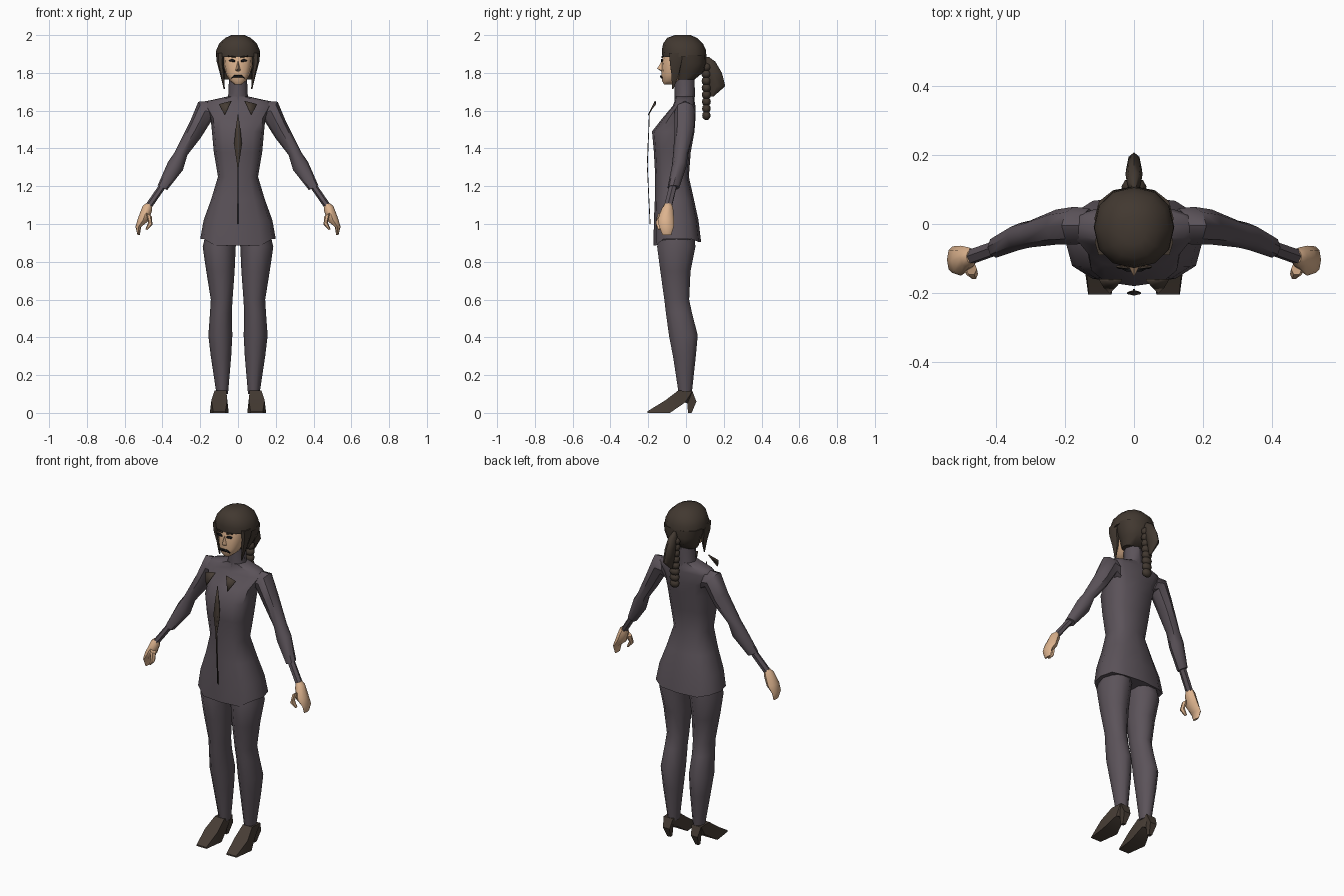
import bpy, bmesh, math
from mathutils import Matrix


def material(name, rgb):
    m = bpy.data.materials.new(name)
    m.diffuse_color = (*rgb, 1)
    return m


SUIT = material("suit_grey", (0.105, 0.086, 0.101))
HAIR = material("hair_brown", (0.054, 0.040, 0.030))
SKIN = material("skin", (0.72, 0.45, 0.27))
LEATHER = material("dark_leather", (0.062, 0.046, 0.035))
BLACK = material("black", (0.008, 0.008, 0.009))


def finish(name, bm, mat, mirror=False, angle=45, thick=0):
    bmesh.ops.recalc_face_normals(bm, faces=bm.faces)
    me = bpy.data.meshes.new(name)
    bm.to_mesh(me)
    bm.free()
    me.materials.append(mat)
    for p in me.polygons:
        p.use_smooth = True
    me.set_sharp_from_angle(angle=math.radians(angle))
    ob = bpy.data.objects.new(name, me)
    bpy.context.collection.objects.link(ob)
    if thick:
        ob.modifiers.new("thickness", 'SOLIDIFY').thickness = thick
    if mirror:
        mod = ob.modifiers.new("mirror", 'MIRROR')
        mod.use_clip = False
        mod.use_mirror_merge = False
    return ob


def signed_pow(v, e):
    return math.copysign(abs(v) ** e, v)


def loft(name, rings, mat, n=10, p=2.0, mirror=False, angle=45, tweak=None):
    """Each ring spans two outline points (xa, za)-(xb, zb) and a depth y0..y1."""
    bm = bmesh.new()
    loops = []
    for xa, za, xb, zb, y0, y1 in rings:
        loop = []
        for i in range(n):
            a = 2 * math.pi * i / n
            c, s = signed_pow(math.cos(a), 2 / p), signed_pow(math.sin(a), 2 / p)
            t = (c + 1) / 2
            loop.append(bm.verts.new((xa + (xb - xa) * t, (y0 + y1) / 2 + (y1 - y0) / 2 * s,
                                      za + (zb - za) * t)))
        loops.append(loop)
    for a, b in zip(loops, loops[1:]):
        for i in range(n):
            bm.faces.new((a[i], a[(i + 1) % n], b[(i + 1) % n], b[i]))
    bm.faces.new(loops[0])
    bm.faces.new(loops[-1])
    if tweak:
        tweak(loops)
    return finish(name, bm, mat, mirror, angle)


def level(rows, x=0):
    """Horizontal rings from (z, half width, y front, y back)."""
    return [(x - w, z, x + w, z, y0, y1) for z, w, y0, y1 in rows]


def plate(name, pts, mat, mirror=False, thick=0.006):
    bm = bmesh.new()
    bm.faces.new([bm.verts.new(q) for q in pts])
    return finish(name, bm, mat, mirror, thick=thick)


# Jacket with flared hem, dipping at the front
def dip_hem(loops):
    for v in loops[0]:
        if v.co.y < -0.12 and abs(v.co.x) < 0.15:
            v.co.z -= 0.035
        elif v.co.y > 0.03:
            v.co.z -= 0.015


loft("jacket", level([
    (0.92, 0.20, -0.172, 0.08), (1.02, 0.182, -0.17, 0.066), (1.13, 0.142, -0.165, 0.042),
    (1.25, 0.106, -0.163, 0.015), (1.38, 0.128, -0.17, 0.025), (1.49, 0.138, -0.18, 0.045),
    (1.56, 0.145, -0.125, 0.05), (1.625, 0.185, -0.07, 0.05), (1.652, 0.16, -0.06, 0.045),
    (1.675, 0.055, -0.058, 0.042)]), SUIT, n=12, p=2.7, tweak=dip_hem)

# High collar around the neck
loft("neck_collar", level([(1.64, 0.065, -0.06, 0.045), (1.69, 0.05, -0.06, 0.047),
                           (1.79, 0.048, -0.065, 0.045)]), SUIT, n=8)

# Sleeves, forearms and hands
loft("sleeve", [
    (0.15, 1.652, 0.11, 1.53, -0.055, 0.045), (0.21, 1.647, 0.138, 1.55, -0.06, 0.05),
    (0.255, 1.54, 0.198, 1.455, -0.06, 0.042), (0.335, 1.38, 0.268, 1.365, -0.068, 0.01),
    (0.37, 1.33, 0.292, 1.285, -0.075, 0.003), (0.425, 1.205, 0.375, 1.18, -0.098, -0.035)],
    SUIT, n=8, mirror=True)
loft("forearm", [(0.412, 1.215, 0.378, 1.20, -0.09, -0.045),
                 (0.488, 1.105, 0.458, 1.085, -0.118, -0.072)], SUIT, n=6, mirror=True)
loft("hand", [
    (0.487, 1.11, 0.455, 1.10, -0.115, -0.075), (0.505, 1.095, 0.455, 1.07, -0.128, -0.068),
    (0.53, 1.03, 0.475, 1.015, -0.15, -0.063), (0.543, 0.985, 0.512, 0.985, -0.142, -0.065),
    (0.532, 0.943, 0.52, 0.943, -0.125, -0.078)], SKIN, n=8, mirror=True)
loft("thumb", [
    (0.488, 1.06, 0.456, 1.04, -0.15, -0.11), (0.475, 1.01, 0.453, 0.995, -0.162, -0.128),
    (0.49, 0.972, 0.48, 0.968, -0.148, -0.132)], SKIN, n=6, mirror=True)

# Trouser legs
loft("leg", [(x0, z, x1, z, y0, y1) for z, x0, x1, y0, y1 in (
    (0.97, 0.0, 0.165, -0.14, 0.045), (0.88, 0.012, 0.187, -0.158, 0.055),
    (0.75, 0.018, 0.168, -0.14, 0.028), (0.60, 0.029, 0.144, -0.118, 0.02),
    (0.53, 0.033, 0.148, -0.11, 0.035), (0.41, 0.03, 0.157, -0.094, 0.066),
    (0.30, 0.036, 0.144, -0.072, 0.055), (0.10, 0.053, 0.114, -0.04, 0.032))],
    SUIT, n=10, mirror=True)

# High-heeled shoes: side profile as (y, z, half width)
bm = bmesh.new()
profile = [(-0.205, 0, 0.034), (-0.085, 0, 0.05), (-0.005, 0.055, 0.028), (0.008, 0.05, 0.014),
           (0.01, 0, 0.01), (0.03, 0, 0.01), (0.055, 0.06, 0.022), (0.034, 0.115, 0.031),
           (-0.042, 0.118, 0.031), (-0.11, 0.066, 0.042), (-0.205, 0.008, 0.032)]
sides = []
for s in (-1, 1):
    sides.append([bm.verts.new((0.093 + s * w + (0.006 if y < -0.06 else 0), y, z))
                  for y, z, w in profile])
for i in range(len(profile)):
    j = (i + 1) % len(profile)
    bm.faces.new((sides[0][i], sides[0][j], sides[1][j], sides[1][i]))
caps = [bm.faces.new(s) for s in sides]
bmesh.ops.triangulate(bm, faces=caps)
finish("shoe", bm, LEATHER, mirror=True, angle=35)

# Face and nose
loft("face", level([
    (1.738, 0.018, -0.115, -0.075), (1.757, 0.042, -0.127, -0.03), (1.79, 0.062, -0.13, 0.02),
    (1.83, 0.073, -0.129, 0.05), (1.88, 0.078, -0.125, 0.06), (1.93, 0.07, -0.11, 0.05)]),
    SKIN, n=12, p=2.6)
bm = bmesh.new()
tip = bm.verts.new((0, -0.153, 1.822))
base = [bm.verts.new(c) for c in ((0, -0.124, 1.87), (-0.015, -0.124, 1.812),
                                  (0, -0.125, 1.805), (0.015, -0.124, 1.812))]
for i in range(4):
    bm.faces.new((tip, base[i], base[(i + 1) % 4]))
finish("nose", bm, SKIN, angle=30)

# Eyes, brows and mouth
plate("eye", [(0.016, -0.132, 1.858), (0.045, -0.13, 1.86), (0.05, -0.127, 1.868),
              (0.032, -0.131, 1.874), (0.018, -0.132, 1.868)], BLACK, mirror=True)
plate("brow", [(0.014, -0.131, 1.88), (0.052, -0.126, 1.885), (0.052, -0.126, 1.891),
               (0.014, -0.131, 1.887)], HAIR, mirror=True)
plate("mouth", [(-0.036, -0.131, 1.77), (-0.022, -0.136, 1.776), (0.022, -0.136, 1.776),
                (0.036, -0.131, 1.77), (0.022, -0.138, 1.786), (-0.022, -0.138, 1.786)],
      BLACK, thick=0.008)

# Hair: cap with fringe, back section, side locks
loft("hair_cap", level([
    (1.885, 0.117, -0.125, 0.108), (1.92, 0.115, -0.128, 0.106), (1.955, 0.10, -0.121, 0.09),
    (1.985, 0.068, -0.10, 0.058), (2.0, 0.035, -0.06, 0.025)]), HAIR, n=12, p=2.2, angle=40)
loft("hair_back", level([
    (1.765, 0.072, -0.05, 0.045), (1.81, 0.092, -0.06, 0.10), (1.85, 0.106, -0.068, 0.109),
    (1.895, 0.115, -0.075, 0.107)]), HAIR, n=12, p=2.3)
loft("side_lock", [
    (0.07, 1.905, 0.114, 1.905, -0.095, -0.01), (0.076, 1.85, 0.113, 1.86, -0.09, -0.02),
    (0.071, 1.79, 0.094, 1.79, -0.08, -0.035), (0.07, 1.715, 0.076, 1.715, -0.074, -0.066)],
    HAIR, n=6, mirror=True)

# Ponytail and beaded braid
loft("ponytail", level([
    (1.885, 0.008, 0.095, 0.12), (1.86, 0.021, 0.09, 0.155), (1.80, 0.025, 0.10, 0.19),
    (1.73, 0.022, 0.12, 0.208), (1.675, 0.005, 0.13, 0.146)]), HAIR, n=8)
bm = bmesh.new()
for i in range(8):
    size = 1 - 0.025 * i
    bmesh.ops.create_uvsphere(
        bm, u_segments=8, v_segments=6, radius=1,
        matrix=Matrix.Translation((0, 0.108, 1.83 - 0.0365 * i))
        @ Matrix.Diagonal((0.037 * size, 0.027 * size, 0.025, 1)))
finish("braid", bm, HAIR, angle=60)

# Lapel tips standing off the chest, and the long narrow tie
plate("lapel", [(0.035, -0.165, 1.652), (0.1, -0.165, 1.635), (0.088, -0.185, 1.61),
                (0.07, -0.202, 1.578)], LEATHER, mirror=True)
plate("tie", [(0, -0.196, 1.59), (-0.013, -0.199, 1.5), (-0.021, -0.203, 1.42),
              (-0.004, -0.207, 1.31), (-0.003, -0.192, 1.0), (0.003, -0.192, 1.0),
              (0.004, -0.207, 1.31), (0.021, -0.203, 1.42), (0.013, -0.199, 1.5)],
      LEATHER, thick=0.004)
